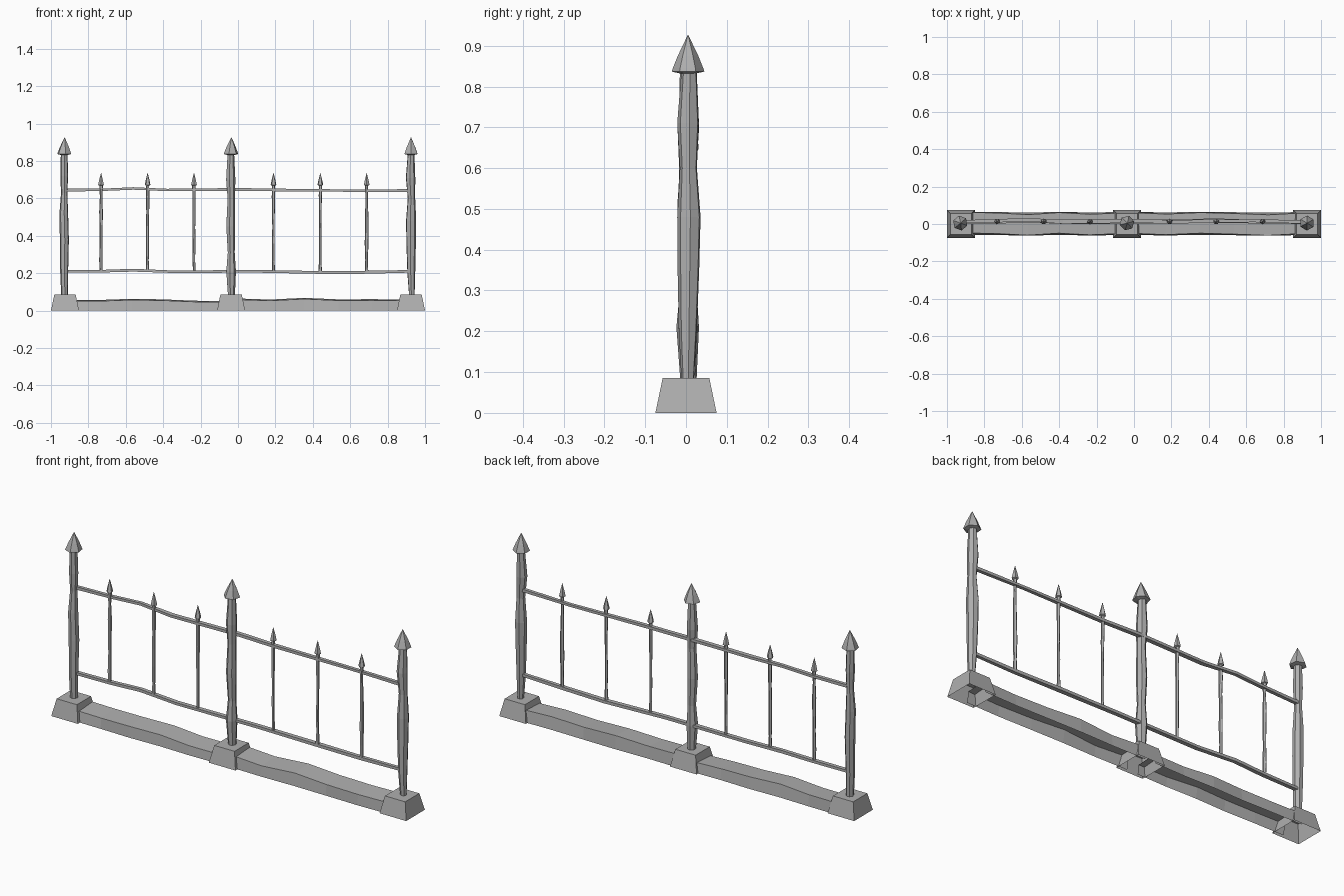
import bpy, bmesh, math, random

if "Cube" in bpy.data.objects:
    bpy.data.objects.remove(bpy.data.objects["Cube"])

random.seed(7)

# Dark grey for the whole fence
grey = bpy.data.materials.new("dark_grey")
grey.diffuse_color = (.43, .43, .43, 1)
grey.use_nodes = True
grey.node_tree.nodes["Principled BSDF"].inputs["Base Color"].default_value = grey.diffuse_color


def loft(name, sections, cap_start=True, cap_end=True, closed=True):
    """Skin a list of point rings (or open strips) into one flat-shaded object."""
    bm = bmesh.new()
    rings = [[bm.verts.new(p) for p in s] for s in sections]
    n = len(rings[0])
    for a, b in zip(rings, rings[1:]):
        for i in range(n if closed else n - 1):
            j = (i + 1) % n
            bm.faces.new((a[i], a[j], b[j], b[i]))
    if cap_start:
        bm.faces.new(rings[0][::-1])
    if cap_end:
        bm.faces.new(rings[-1])
    if closed:
        bmesh.ops.recalc_face_normals(bm, faces=bm.faces)
    me = bpy.data.meshes.new(name)
    bm.to_mesh(me)
    bm.free()
    me.materials.append(grey)
    ob = bpy.data.objects.new(name, me)
    bpy.context.collection.objects.link(ob)
    return ob


def ring_z(x, y, z, r, sides, turn=0.0, ky=1.0):
    return [(x + r * math.cos(turn + math.tau * i / sides),
             y + r * ky * math.sin(turn + math.tau * i / sides), z) for i in range(sides)]


def ring_x(x, y, z, ry, rz):
    return [(x, y - ry, z - rz), (x, y + ry, z - rz), (x, y + ry, z + rz), (x, y - ry, z + rz)]


def jitter(a):
    return random.uniform(-a, a)


# Tapered stone foot, open underneath
def foot(x):
    s = math.sqrt(2)
    loft("stone_foot", [ring_z(x, 0, 0, .075 * s, 4, math.pi / 4),
                        ring_z(x, 0, .086, .057 * s, 4, math.pi / 4)], cap_start=False)


# Hand-hewn post with uneven thickness: (z, x shift, radius)
def post(x, profile, turn):
    loft("post", [ring_z(x + dx, .006 + jitter(.002), z, r * 1.08, 7, turn, 1.05)
                  for z, dx, r in profile])


# Pointed cap: flared rim, slightly swollen cone
def spear_cap(name, x, y, z, r, h, sides, turn, lean):
    prof = [(0, .5), (.05, 1), (.14, .93), (.45, .64), (1, .02)]
    loft(name, [ring_z(x + lean * t, y, z + h * t, r * k, sides, turn) for t, k in prof])


# Each post: foot x, post x, profile, turn, cap lean
posts = [
    (-.925, -.929, [(.08, .002, .017), (.2, .0, .020), (.38, .001, .023), (.52, -.002, .022),
                    (.63, .0, .016), (.72, .0, .020), (.84, .0, .017)], .3, .002),
    (-.037, -.038, [(.08, .002, .018), (.21, .0, .025), (.31, .001, .018), (.45, -.002, .023),
                    (.6, .001, .019), (.7, -.002, .024), (.84, -.001, .017)], .9, .003),
    (.925, .925, [(.08, .004, .014), (.2, .001, .020), (.35, .0, .024), (.48, .0, .026),
                  (.6, .002, .019), (.71, -.003, .024), (.84, .0, .017)], .1, .0),
]
for fx, x, profile, turn, lean in posts:
    foot(fx)
    post(x, profile, turn)
    spear_cap("post_cap", x, .005, .832, .040, .094, 6, turn + .4, lean)


# Wavy stone kerbs between the feet: a strip of front, top and back, open underneath
def kerb(x0, x1, heights, shifts):
    secs = []
    n = len(heights) - 1
    for i, (h, s) in enumerate(zip(heights, shifts)):
        x = x0 + (x1 - x0) * i / n
        secs.append([(x, -.060 + s * .4, 0), (x, -.054 + s, h - .003),
                     (x, .056 + s, h + .003), (x, .063 + s * .4, 0)])
    loft("kerb", secs, False, False, closed=False)


kerb(-.9, -.07, [.055, .054, .060, .057, .050, .047], [.006, .003, -.006, .005, -.004, .003])
kerb(-.01, .9, [.062, .056, .065, .057, .058, .056], [.004, -.003, .005, .0, -.007, .003])


# Two slender bent rails
def rail(points):
    loft("rail", [ring_x(x, y, z, .010 + jitter(.002), .007 + jitter(.001)) for x, y, z in points])


rail([(-.925, .012, .644), (-.72, .018, .646), (-.56, .022, .653), (-.38, .012, .645),
      (.0, .016, .648), (.2, .012, .645), (.64, .018, .641), (.92, .010, .642)])
rail([(-.925, .010, .210), (-.72, .013, .211), (-.56, .018, .216), (-.35, .010, .208),
      (.1, .012, .210), (.44, .018, .204), (.69, .012, .205), (.92, .009, .210)])

# Thin pickets with small spear tips
for x in (-.732, -.483, -.235, .19, .44, .688):
    zs = (.208, .27, .36, .45, .53, .61, .675)
    loft("picket", [ring_z(x + jitter(.001), .013 + jitter(.001), z, .0085 + jitter(.002), 5, .4)
                    for z in zs])
    spear_cap("picket_tip", x, .013, .668, .016, .069, 5, random.uniform(0, 1), 0)
